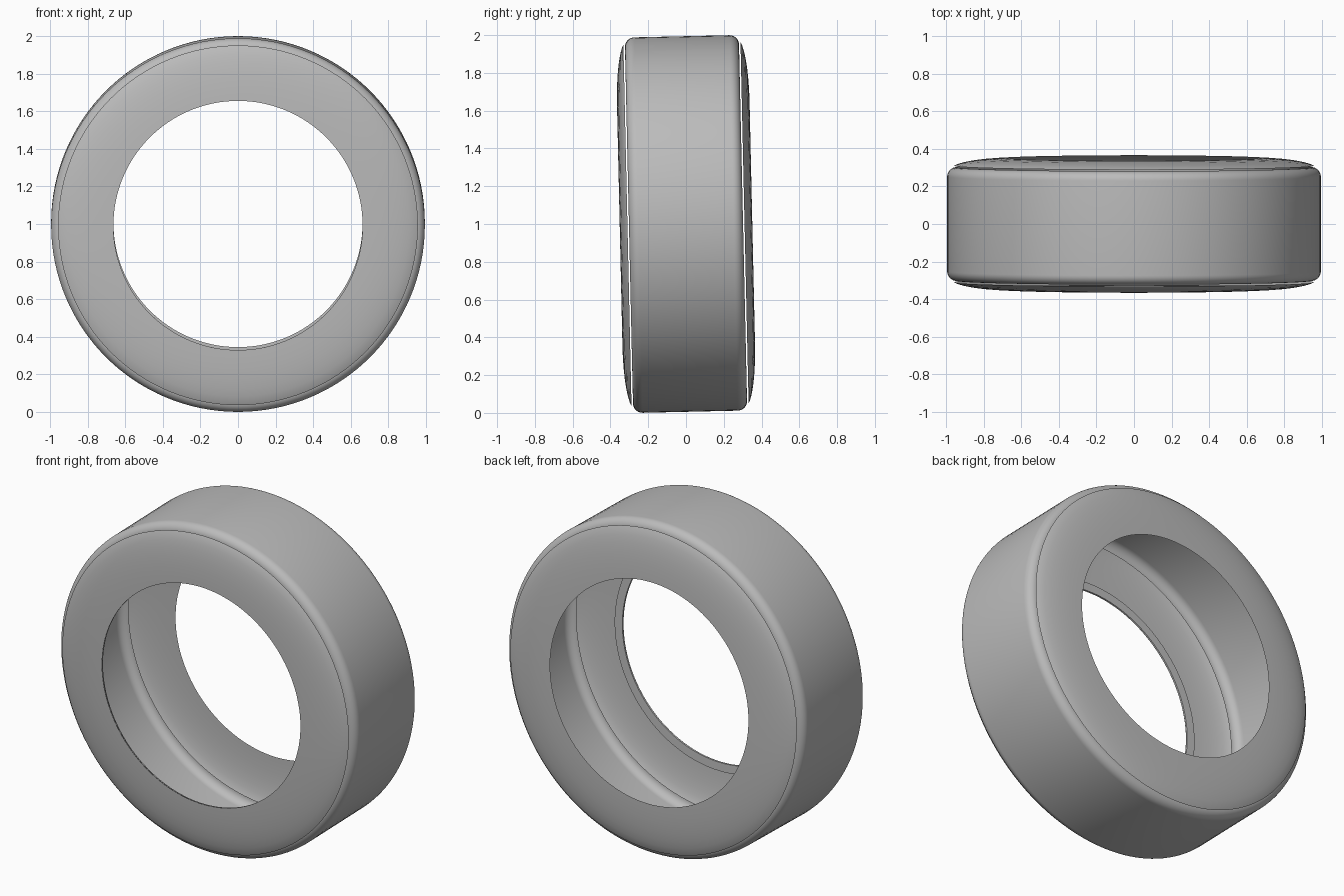
import bpy, bmesh, math

if "Cube" in bpy.data.objects:
    bpy.data.objects.remove(bpy.data.objects["Cube"])

SEGMENTS = 128
TILT = 0.0225  # slight lean about x

rubber = bpy.data.materials.new("grey_rubber")
rubber.diffuse_color = (0.5, 0.5, 0.5, 1)
rubber.use_nodes = True
rubber.node_tree.nodes["Principled BSDF"].inputs["Base Color"].default_value = rubber.diffuse_color


def revolve(name, profile):
    """Spin a (radius, y) profile around the wheel axis."""
    bm = bmesh.new()
    rings = []
    for r, y in profile:
        rings.append([bm.verts.new((r * math.cos(a), y, r * math.sin(a)))
                      for a in (2 * math.pi * i / SEGMENTS for i in range(SEGMENTS))])
    for a, b in zip(rings, rings[1:]):
        for i in range(SEGMENTS):
            j = (i + 1) % SEGMENTS
            bm.faces.new((a[i], a[j], b[j], b[i]))
    mesh = bpy.data.meshes.new(name)
    bm.to_mesh(mesh)
    bm.free()
    mesh.materials.append(rubber)
    ob = bpy.data.objects.new(name, mesh)
    bpy.context.collection.objects.link(ob)
    ob.location.z = 1
    ob.rotation_euler.x = TILT
    bpy.ops.object.select_all(action='DESELECT')
    ob.select_set(True)
    bpy.context.view_layer.objects.active = ob
    bpy.ops.object.shade_smooth_by_angle(angle=math.radians(40))
    return ob


# Tread band with rounded shoulders
R, HALF, FILLET, STEPS = 0.994, 0.302, 0.05, 8
shoulder = [(R - FILLET + FILLET * math.cos(t), HALF - FILLET + FILLET * math.sin(t))
            for t in (math.pi / 2 * i / STEPS for i in range(STEPS + 1))]
tread = [(r, -y) for r, y in reversed(shoulder)] + shoulder
revolve("tread", tread)

# Curved sidewalls, separated from the tread by a narrow gap
wall = [(0.957, 0.310), (0.94, 0.318), (0.91, 0.327), (0.87, 0.335),
        (0.82, 0.342), (0.76, 0.347), (0.70, 0.350), (0.663, 0.351)]
revolve("back_sidewall", wall)
revolve("front_sidewall", [(r, -y) for r, y in reversed(wall)])

# Thin bead on the inner face of the front sidewall
revolve("front_bead", [(0.663, -0.350), (0.664, -0.341), (0.715, -0.340), (0.716, -0.348)])
